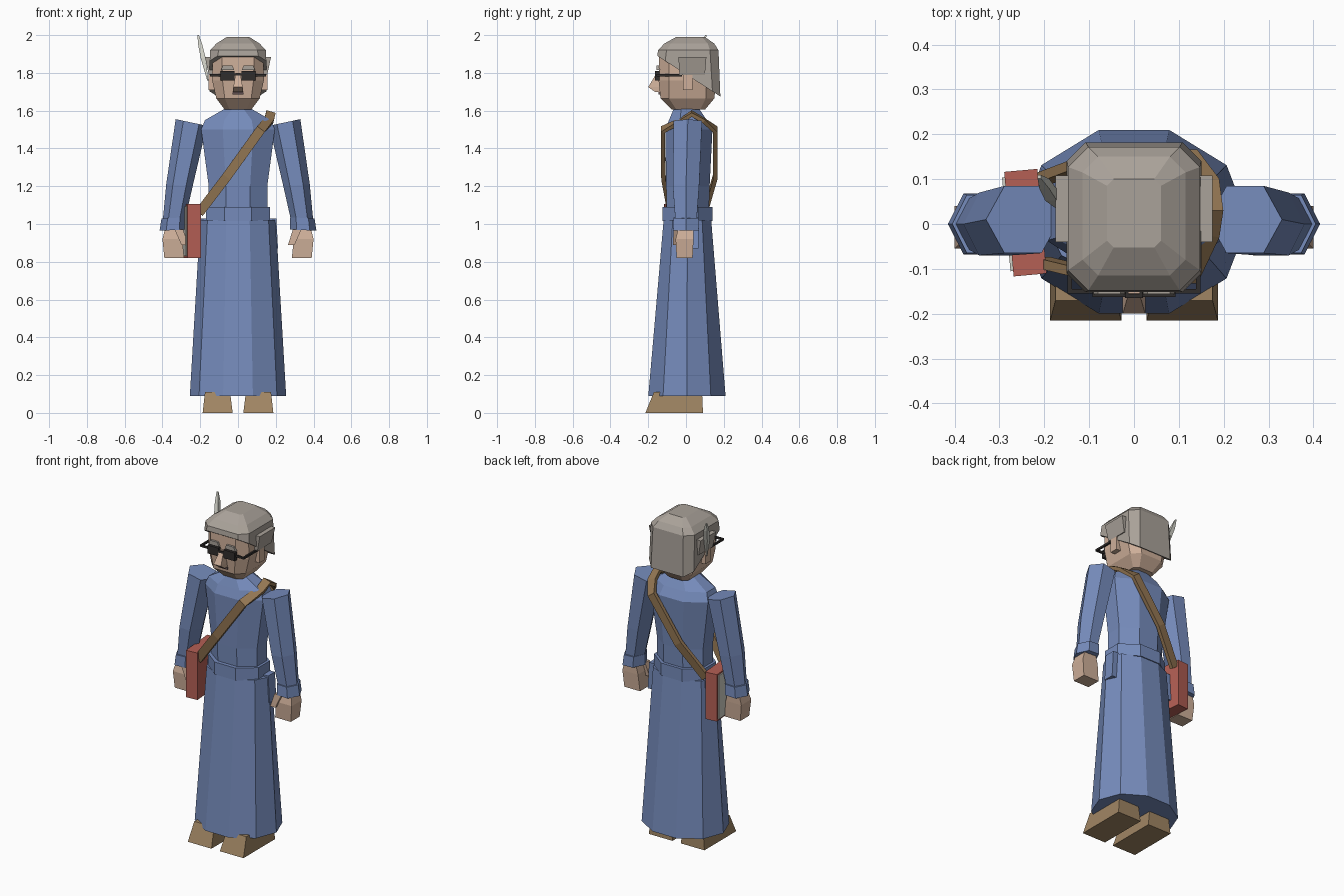
import bpy, bmesh, math
from mathutils import Vector

if "Cube" in bpy.data.objects:
    bpy.data.objects.remove(bpy.data.objects["Cube"])


def material(name, rgb):
    m = bpy.data.materials.new(name)
    m.diffuse_color = (*rgb, 1)
    m.use_nodes = True
    m.node_tree.nodes["Principled BSDF"].inputs["Base Color"].default_value = m.diffuse_color
    return m


BLUE = material("robe blue", (0.18, 0.26, 0.50))
SKIN = material("skin", (0.62, 0.43, 0.32))
HAIR = material("grey hair", (0.40, 0.36, 0.32))
DARK = material("dark glass", (0.03, 0.026, 0.025))
STRAP = material("leather brown", (0.29, 0.18, 0.085))
SHOE = material("shoe tan", (0.35, 0.235, 0.125))
RED = material("book red", (0.46, 0.115, 0.09))
PALE = material("pale paper", (0.62, 0.62, 0.56))
MOUTH = material("mouth", (0.12, 0.08, 0.08))


def loft(name, rings, mat, closed=False):
    """Skin a stack of equal point rings; caps the ends unless closed."""
    bm = bmesh.new()
    vs = [[bm.verts.new(p) for p in r] for r in rings]
    n = len(vs[0])
    for a, b in zip(vs, vs[1:] + vs[:1] if closed else vs[1:]):
        for i in range(n):
            bm.faces.new((a[i], a[(i + 1) % n], b[(i + 1) % n], b[i]))
    if not closed:
        bm.faces.new(vs[0])
        bm.faces.new(vs[-1])
    bmesh.ops.recalc_face_normals(bm, faces=bm.faces)
    me = bpy.data.meshes.new(name)
    bm.to_mesh(me)
    bm.free()
    me.materials.append(mat)
    ob = bpy.data.objects.new(name, me)
    bpy.context.collection.objects.link(ob)
    return ob


def rect(x0, x1, y0, y1, z):
    return [(x0, y0, z), (x1, y0, z), (x1, y1, z), (x0, y1, z)]


def box(name, x, y, z, mat):
    return loft(name, [rect(*x, *y, z[0]), rect(*x, *y, z[1])], mat)


def oval(rx, y0, y1, z, n=10, phase=0.0):
    cy, ry = (y0 + y1) / 2, (y1 - y0) / 2
    k = 1 / math.cos(phase)
    return [(rx * k * math.cos(phase + i * math.tau / n),
             cy + ry * k * math.sin(phase + i * math.tau / n), z) for i in range(n)]


def chamfer(rx, y0, y1, c, z):
    """Rectangle ring with cut corners; z may be a function of y."""
    pts = [(rx - c, y0), (rx, y0 + c), (rx, y1 - c), (rx - c, y1),
           (c - rx, y1), (-rx, y1 - c), (-rx, y0 + c), (c - rx, y0)]
    return [(x, y, z(y) if callable(z) else z) for x, y in pts]


# robe: skirt, torso, belt
loft("skirt", [oval(0.255, -0.21, 0.22, 0.09), oval(0.20, -0.125, 0.14, 1.02)], BLUE)
loft("torso", [oval(rx, y0, y1, z, 8, math.pi / 8) for rx, y0, y1, z in (
    (0.155, -0.10, 0.12, 1.0), (0.155, -0.105, 0.125, 1.2), (0.195, -0.11, 0.14, 1.5),
    (0.175, -0.09, 0.11, 1.55), (0.07, -0.065, 0.07, 1.61))], BLUE)
loft("belt", [oval(0.17, -0.125, 0.14, z, 8, math.pi / 8) for z in (1.015, 1.09)], BLUE)

for s, side in ((-1, "right"), (1, "left")):
    # arm sleeve: tapered hexagon from shoulder to wrist
    def hexa(xi, xo, y0, y1, z, tilt=0.0):
        w, cy = xo - xi, (y0 + y1) / 2
        pts = [(xi, cy), (xi + w * 0.25, y0), (xo - w * 0.25, y0),
               (xo, cy), (xo - w * 0.25, y1), (xi + w * 0.25, y1)]
        return [(s * x, y, z + tilt * (x - xi) / w) for x, y in pts]

    loft(side + "_sleeve", [hexa(0.165, 0.33, -0.065, 0.085, 1.52, 0.035),
                            hexa(0.24, 0.38, -0.07, 0.07, 1.20, 0.01),
                            hexa(0.285, 0.40, -0.055, 0.055, 1.0)], BLUE)
    loft(side + "_cuff", [hexa(0.275, 0.415, -0.068, 0.068, 0.97, -0.005),
                          hexa(0.275, 0.405, -0.065, 0.065, 1.035, -0.005)], BLUE)
    # hand with thumb
    loft(side + "_hand", [rect(s * 0.285, s * 0.39, -0.05, 0.035, 0.82),
                          rect(s * 0.295, s * 0.40, -0.055, 0.04, 0.92),
                          rect(s * 0.31, s * 0.385, -0.04, 0.04, 0.98)], SKIN)
    loft(side + "_thumb", [rect(s * 0.265, s * 0.30, -0.07, -0.03, 0.89),
                           rect(s * 0.29, s * 0.335, -0.065, -0.02, 0.97)], SKIN)
    # hanging belt end on the hip
    loft(side + "_belt_end", [rect(s * 0.17, s * 0.212, 0.0, 0.065, 0.87),
                              rect(s * 0.15, s * 0.203, 0.0, 0.065, 1.03)], BLUE)
    # shoe with sloping toe
    loft(side + "_shoe", [rect(s * 0.028, s * 0.187, -0.215, 0.09, 0),
                          rect(s * 0.042, s * 0.175, -0.17, 0.085, 0.11)], SHOE)
    # hair tuft over the ear, ear, brow
    loft(side + "_hair_tuft", [rect(s * 0.12, s * 0.155, -0.035, 0.10, 1.79),
                               rect(s * 0.12, s * 0.175, -0.04, 0.108, 1.885)], HAIR)
    box(side + "_ear", (s * 0.12, s * 0.155), (-0.015, 0.035), (1.71, 1.80), SKIN)
    loft(side + "_brow", [rect(s * 0.02, s * 0.09, -0.156, -0.13, 1.815),
                          rect(s * 0.03, s * 0.08, -0.156, -0.13, 1.84)], HAIR)
    # spectacles: lens and temple bar
    box(side + "_lens", (s * 0.018, s * 0.092), (-0.163, -0.14), (1.76, 1.81), DARK)
    box(side + "_temple_bar", (s * 0.085, s * 0.142), (-0.155, -0.145), (1.782, 1.794), DARK)
    box(side + "_temple_arm", (s * 0.138, s * 0.148), (-0.155, -0.02), (1.782, 1.794), DARK)
box("glasses_bridge", (-0.02, 0.02), (-0.165, -0.15), (1.785, 1.798), DARK)

# head
loft("head", [chamfer(0.07, -0.075, 0.10, 0.025, 1.605), chamfer(0.115, -0.135, 0.15, 0.045, 1.665),
              chamfer(0.137, -0.145, 0.16, 0.055, 1.76), chamfer(0.135, -0.142, 0.16, 0.05, 1.90)], SKIN)
loft("nose", [rect(-0.026, 0.026, -0.165, -0.13, 1.70), rect(-0.025, 0.025, -0.20, -0.13, 1.725),
              rect(-0.012, 0.012, -0.155, -0.13, 1.80)], SKIN)
box("mouth", (-0.03, 0.03), (-0.146, -0.138), (1.685, 1.698), MOUTH)

# hair: cap whose lower rim slopes down to the nape
loft("hair", [chamfer(0.15, -0.152, 0.182, 0.042, lambda y: 1.89 - 0.215 * (y + 0.152) / 0.334),
              chamfer(0.147, -0.148, 0.172, 0.045, 1.92),
              chamfer(0.115, -0.115, 0.150, 0.035, 1.955),
              chamfer(0.06, -0.052, 0.10, 0.015, 1.99)], HAIR)

# quill behind the ear
loft("quill", [rect(x - w, x + w, y - w, y + w, z) for x, y, z, w in (
    (-0.160, 0.03, 1.76, 0.003), (-0.185, 0.065, 1.88, 0.013),
    (-0.200, 0.09, 1.95, 0.011), (-0.211, 0.105, 2.0, 0.004))], PALE)

# shoulder strap: a ribbon around the body
path = [Vector(p) for p in (
    (-0.205, -0.085, 1.06), (-0.06, -0.12, 1.25), (0.12, -0.122, 1.50), (0.165, -0.02, 1.55),
    (0.172, 0.03, 1.585), (0.165, 0.09, 1.55), (0.12, 0.155, 1.50), (-0.06, 0.155, 1.25),
    (-0.205, 0.10, 1.06))]
rings = []
for i, p in enumerate(path):
    t = (path[min(i + 1, len(path) - 1)] - path[max(i - 1, 0)]).normalized()
    out = Vector((0.3, 0, 1)) if 3 <= i <= 5 else Vector((0, -1 if i < 3 else 1, 0))
    across = t.cross(out).normalized() * 0.025
    out = across.cross(t).normalized() * 0.011
    rings.append([p + across + out, p - across + out, p - across - out, p + across - out])
loft("shoulder_strap", rings, STRAP)

# book hung at the hip
book = box("book", (-0.037, 0.037), (-0.117, 0.117), (0.82, 1.105), RED)
pages = box("book_pages", (-0.043, -0.037), (-0.105, 0.105), (0.83, 1.095), PALE)
for ob in (book, pages):
    ob.location = (-0.242, 0.003, 0)
    ob.rotation_euler = (0, 0, 0.09)
